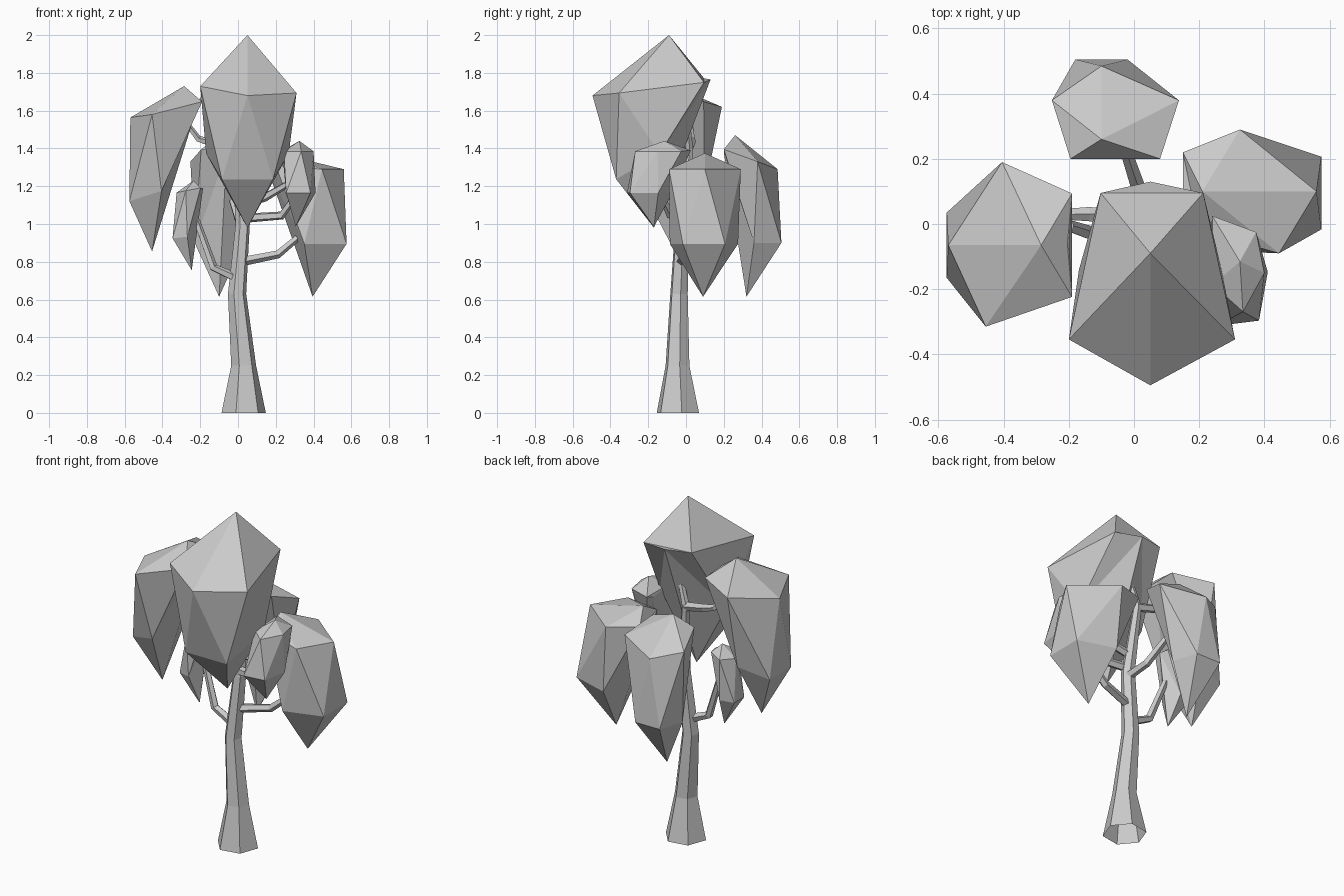
import bpy, bmesh
from math import cos, sin, radians
from mathutils import Vector

cube = bpy.data.objects.get("Cube")
if cube:
    bpy.data.objects.remove(cube, do_unlink=True)

grey = bpy.data.materials.new("plain_grey")
grey.use_nodes = True
colour = (0.6, 0.6, 0.6, 1)
grey.diffuse_color = colour
grey.node_tree.nodes["Principled BSDF"].inputs["Base Color"].default_value = colour


def finish(name, bm):
    """Turn a bmesh into a flat shaded object."""
    bmesh.ops.recalc_face_normals(bm, faces=bm.faces[:])
    mesh = bpy.data.meshes.new(name)
    bm.to_mesh(mesh)
    bm.free()
    mesh.materials.append(grey)
    obj = bpy.data.objects.new(name, mesh)
    bpy.context.collection.objects.link(obj)
    return obj


def pentagon(centre, radii, slope, angle):
    """Five points on an ellipse, tilted by a slope along x and y."""
    points = []
    for i in range(5):
        turn = radians(angle + 72 * i)
        out = Vector((radii[0] * cos(turn), radii[1] * sin(turn), 0))
        out.z = slope[0] * out.x + slope[1] * out.y
        points.append(Vector(centre) + out)
    return points


def foliage(name, outward, top, upper, lower, inner, bottom, pulled={}):
    """Drooping leaf mass: two staggered pentagons, two tips, inner corner pulled up.
    Corners of the upper ring can be pulled to a new place."""
    bm = bmesh.new()
    high = pentagon(*upper, outward)
    low = pentagon(*lower, outward + 36)
    low[2] = Vector(inner)
    for corner, place in pulled.items():
        high[corner] = Vector(place)
    u = [bm.verts.new(p) for p in high]
    l = [bm.verts.new(p) for p in low]
    t, b = bm.verts.new(top), bm.verts.new(bottom)
    for i in range(5):
        j = (i + 1) % 5
        bm.faces.new((t, u[i], u[j]))
        bm.faces.new((u[i], l[i], u[j]))
        bm.faces.new((l[i], l[j], u[j]))
        bm.faces.new((l[i], b, l[j]))
    return finish(name, bm)


def limb(name, path, widths, sides, level=False, phase=0):
    """Tapered faceted tube along a bent path, open at its root."""
    bm = bmesh.new()
    path = [Vector(p) for p in path]
    rings = []
    for i, (p, r) in enumerate(zip(path, widths)):
        along = path[min(i + 1, len(path) - 1)] - path[max(i - 1, 0)]
        if level:
            along = Vector((0, 0, 1))
        turn = Vector((0, 0, 1)).rotation_difference(along)
        ring = []
        for k in range(sides):
            a = radians(phase + 360 * k / sides)
            ring.append(bm.verts.new(p + turn @ Vector((r * cos(a), r * sin(a), 0))))
        rings.append(ring)
    for one, two in zip(rings, rings[1:]):
        for k in range(sides):
            n = (k + 1) % sides
            bm.faces.new((one[k], one[n], two[n], two[k]))
    bm.faces.new(rings[-1])
    return finish(name, bm)


# Trunk
limb("trunk",
     [(.03, -.043, 0), (.03, -.045, .25), (-.005, -.037, .63), (.025, -.02, 1),
      (-.01, .015, 1.4), (.05, 0, 1.6)],
     [.119, .067, .049, .038, .024, .016], 6, level=True, phase=10)

# Branches
branches = {
    "right_low_branch": [(0, -.04, .71), (-.13, -.03, .77), (-.22, 0, 1.02)],
    "left_low_branch": [(.01, -.03, .8), (.21, .01, .84), (.33, .02, .94)],
    "left_middle_branch": [(.02, -.03, 1.03), (.23, -.08, 1.045), (.29, -.12, 1.13)],
    "left_upper_branch": [(.02, -.02, 1.11), (.14, -.03, 1.14), (.26, -.08, 1.21)],
    "right_upper_branch": [(-.01, .015, 1.4), (-.14, .03, 1.43), (-.21, .03, 1.45), (-.27, .02, 1.53)],
    "back_branch": [(.03, -.02, .97), (.01, .12, 1.0), (-.03, .24, 1.12)],
}
for name, path in branches.items():
    limb(name, path, [.026, .023, .018, .014], 5)

# Foliage: top tip, upper ring, lower ring, raised inner corner, bottom tip
foliage("crown_foliage", -90, (.05, -.09, 2),
        ((.055, -.23, 1.725), (.268, .402), (-.07, .11)),
        ((.05, -.203, 1.335), (.23, .206), (0, .59)),
        (.05, .13, 1.765), (.05, -.17, .98),
        {0: (.05, -.495, 1.68)})
foliage("right_foliage", 180, (-.285, -.065, 1.73),
        ((-.36, -.065, 1.61), (.21, .27), (.22, 0)),
        ((-.452, -.065, 1.16), (.152, .17), (.32, 0)),
        (-.2, -.06, 1.67), (-.455, -.06, .855),
        {1: (-.455, -.315, 1.58), 4: (-.405, .19, 1.62)})
foliage("back_foliage", 90, (-.1, .26, 1.47),
        ((-.057, .33, 1.35), (.205, .16), (0, -.4)),
        ((-.1, .4, .9), (.136, .13), (0, 0)),
        (-.06, .2, 1.38), (-.1, .32, .615),
        {0: (-.1, .485, 1.29), 2: (-.195, .2, 1.395), 3: (.08, .2, 1.395)})
foliage("left_foliage", 0, (.21, .1, 1.375),
        ((.36, .1, 1.29), (.2, .2), (0, 0)),
        ((.413, .095, .895), (.2, .19), (0, 0)),
        (.15, .1, 1.31), (.395, .09, .615),
        {1: (.325, .29, 1.29), 2: (.15, .22, 1.31),
         3: (.2, -.02, 1.31), 4: (.445, -.09, 1.29)})
foliage("small_left_foliage", -12, (.325, -.115, 1.44),
        ((.325, -.13, 1.385), (.09, .14), (0, 0)),
        ((.31, -.2, 1.165), (.11, .13), (0, 0)),
        (.235, -.03, 1.37), (.305, -.17, .985),
        {0: (.4, -.15, 1.385), 1: (.375, -.025, 1.385), 2: (.24, .025, 1.39)})
foliage("small_right_foliage", 180, (-.235, -.005, 1.23),
        ((-.255, -.005, 1.18), (.07, .09), (.2, 0)),
        ((-.29, -.005, .93), (.07, .08), (.1, 0)),
        (-.185, -.005, 1.19), (-.245, -.01, .755))
